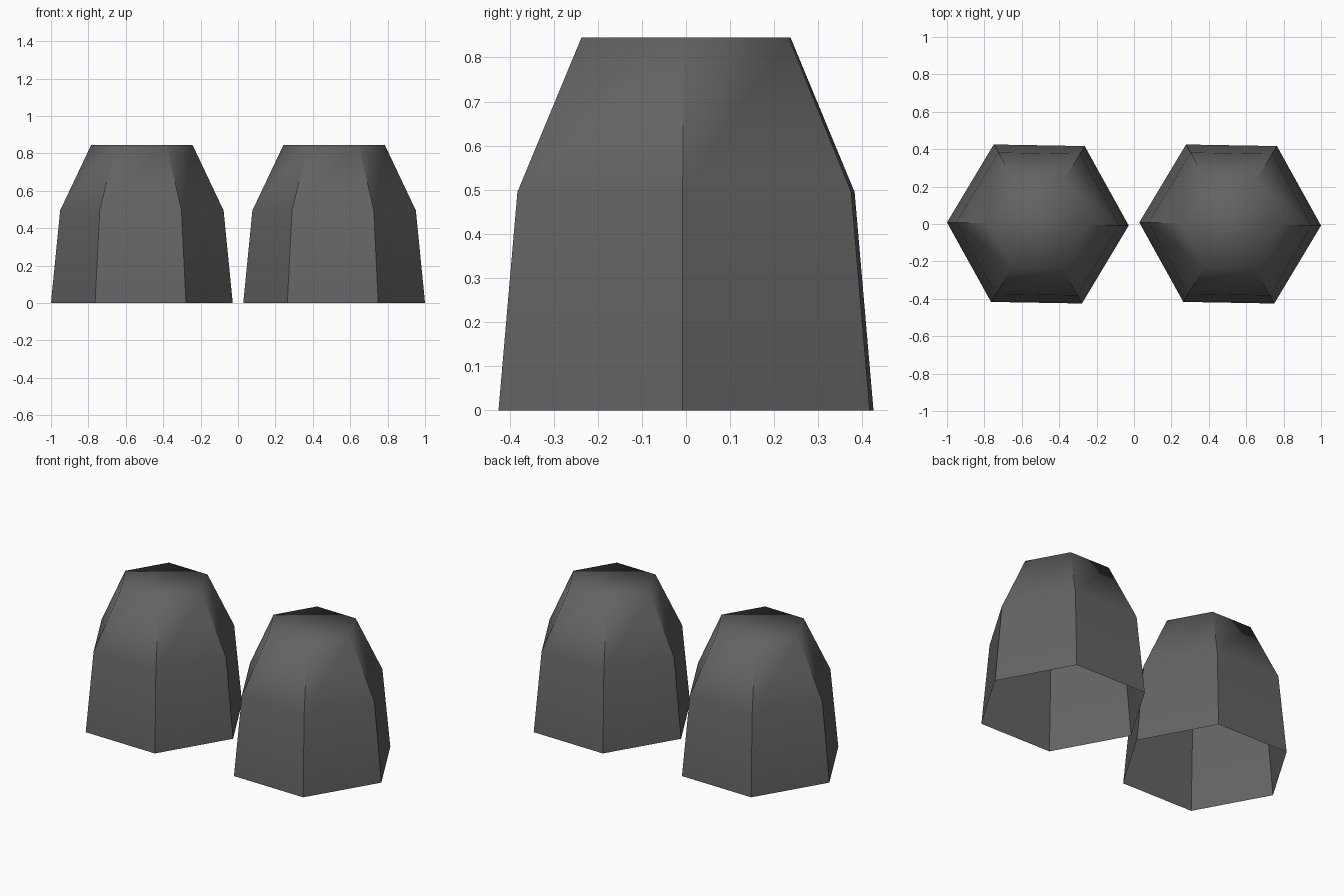
import bpy, bmesh, math

if "Cube" in bpy.data.objects:
    bpy.data.objects.remove(bpy.data.objects["Cube"])

# single dark grey material
grey = bpy.data.materials.new("dark_grey")
grey.diffuse_color = (0.125, 0.125, 0.125, 1)
grey.use_nodes = True
grey.node_tree.nodes["Principled BSDF"].inputs["Base Color"].default_value = grey.diffuse_color

# (radius, height) profile of the hexagonal tapered cup
PROFILE = [(0.486, 0.0), (0.437, 0.495), (0.271, 0.845)]
SIDES = 6
TURN = math.radians(-1)


def hex_cup(name, x):
    bm = bmesh.new()
    rings = []
    for r, z in PROFILE:
        angles = [TURN + 2 * math.pi * i / SIDES for i in range(SIDES)]
        rings.append([bm.verts.new((r * math.cos(a), r * math.sin(a), z)) for a in angles])
    # side walls, open at the bottom
    for low, high in zip(rings, rings[1:]):
        for i in range(SIDES):
            j = (i + 1) % SIDES
            bm.faces.new((low[i], low[j], high[j], high[i]))
    # closed top
    bm.faces.new(rings[-1])
    # smooth shading, with the rising corner edges kept sharp
    for f in bm.faces:
        f.smooth = True
    for e in bm.edges:
        e.smooth = abs(e.verts[0].co.z - e.verts[1].co.z) < 0.01
    mesh = bpy.data.meshes.new(name)
    bm.to_mesh(mesh)
    bm.free()
    mesh.materials.append(grey)
    obj = bpy.data.objects.new(name, mesh)
    obj.location.x = x
    bpy.context.collection.objects.link(obj)


# the pair of cups
hex_cup("left_cup", -0.514)
hex_cup("right_cup", 0.514)
